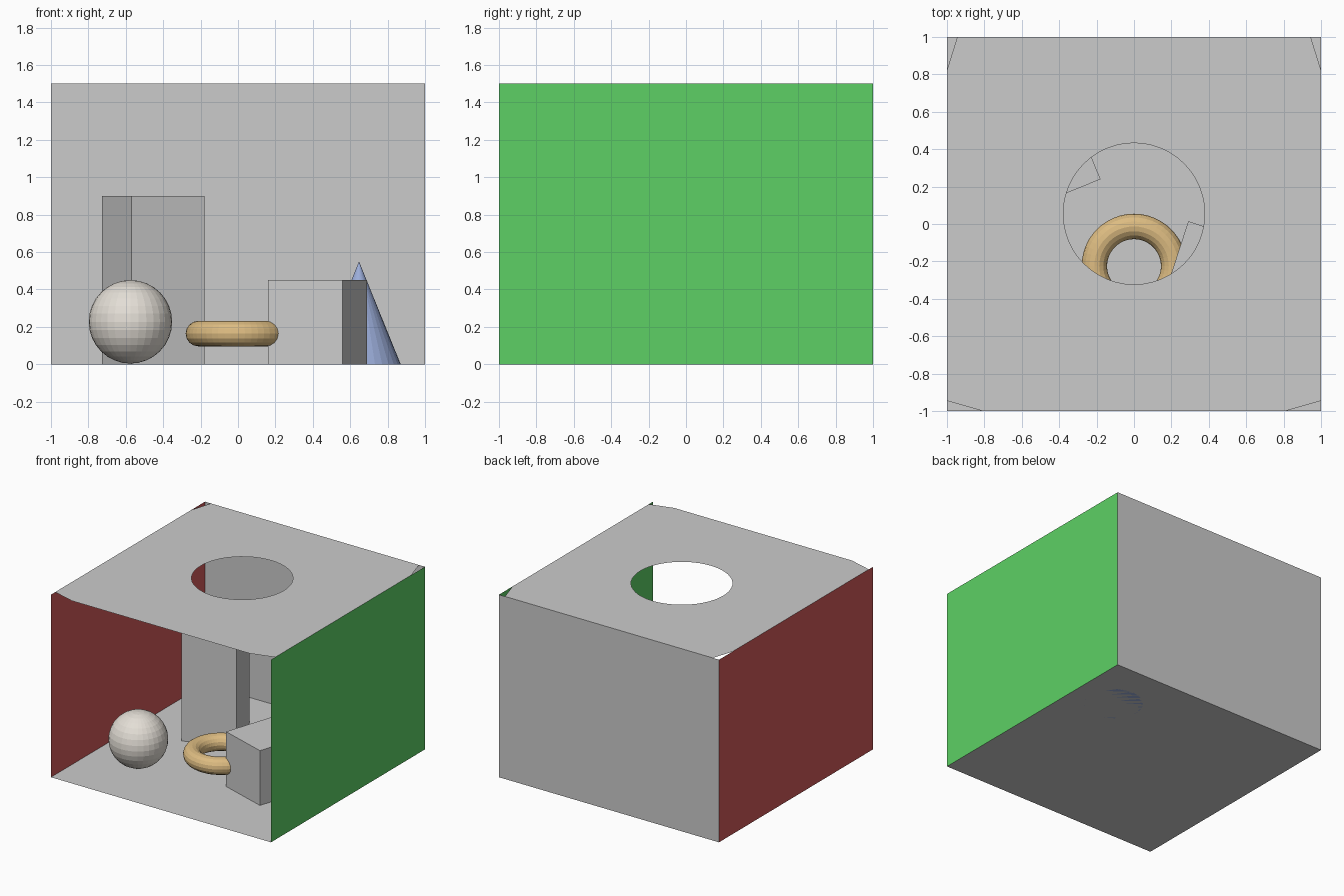
import bpy, bmesh
from math import radians, cos, sin, pi

if "Cube" in bpy.data.objects:
    bpy.data.objects.remove(bpy.data.objects["Cube"])


def material(name, rgb):
    m = bpy.data.materials.new(name)
    m.diffuse_color = (*rgb, 1)
    m.use_nodes = True
    m.node_tree.nodes["Principled BSDF"].inputs["Base Color"].default_value = m.diffuse_color
    return m


RED = material("red", (0.63, 0.10, 0.10))
GREEN = material("green", (0.11, 0.63, 0.13))
IVORY = material("ivory", (0.77, 0.73, 0.67))
GOLD = material("gold", (0.72, 0.50, 0.22))
BLUE = material("blue", (0.33, 0.42, 0.70))

H = 1.5  # room height


def finish(name, mat=None):
    ob = bpy.context.object
    ob.name = ob.data.name = name
    if mat:
        ob.data.materials.append(mat)
    return ob


def panel(name, loc, rot, height, mat=None):
    """Thin room panel, 2 units wide, facing into the room."""
    bpy.ops.mesh.primitive_plane_add(size=2, location=loc, rotation=[radians(a) for a in rot])
    ob = finish(name, mat)
    for v in ob.data.vertices:
        v.co.y *= height / 2


def block(name, x, y, height, angle):
    bpy.ops.mesh.primitive_cube_add(size=1, location=(x, y, height / 2),
                                    rotation=(0, 0, radians(angle)))
    ob = finish(name)
    for v in ob.data.vertices:
        v.co.x *= 0.42
        v.co.y *= 0.42
        v.co.z *= height


# Room shell, open at the front
panel("floor", (0, 0, 0), (0, 0, 0), 2)
panel("back_wall", (0, 1, H / 2), (90, 0, 0), H)
panel("left_wall", (-1, 0, H / 2), (90, 0, 90), H, RED)
panel("right_wall", (1, 0, H / 2), (90, 0, -90), H, GREEN)

# Ceiling: round opening with rays carried out to the square edge
N, R, CY = 48, 0.378, 0.055
bm = bmesh.new()
inner, outer = [], []
for i in range(N):
    c, s = cos(2 * pi * i / N), sin(2 * pi * i / N)
    tx = 1 / max(abs(c), 1e-9)
    ty = (1 - CY if s > 0 else 1 + CY) / max(abs(s), 1e-9)
    t = min(tx, ty)
    inner.append(bm.verts.new((R * c, CY + R * s, H)))
    outer.append(bm.verts.new((t * c, CY + t * s, H)))
for i in range(N):
    j = (i + 1) % N
    bm.faces.new((inner[i], inner[j], outer[j], outer[i]))
mesh = bpy.data.meshes.new("ceiling")
bm.to_mesh(mesh)
bm.free()
bpy.context.collection.objects.link(bpy.data.objects.new("ceiling", mesh))

# Objects in the room
block("tall_block", -0.4525, 0.355, 0.9, 22)
block("short_block", 0.425, -0.25, 0.45, -18)

bpy.ops.mesh.primitive_uv_sphere_add(segments=32, ring_count=16, radius=0.223,
                                     location=(-0.575, -0.473, 0.227))
finish("ball", IVORY)

bpy.ops.mesh.primitive_torus_add(major_segments=48, minor_segments=16, major_radius=0.212,
                                 minor_radius=0.068, location=(0, -0.225, 0.164))
finish("ring", GOLD)

bpy.ops.mesh.primitive_cone_add(vertices=32, radius1=0.223, radius2=0, depth=0.55,
                                location=(0.647, 0.53, 0.275))
finish("cone", BLUE)
